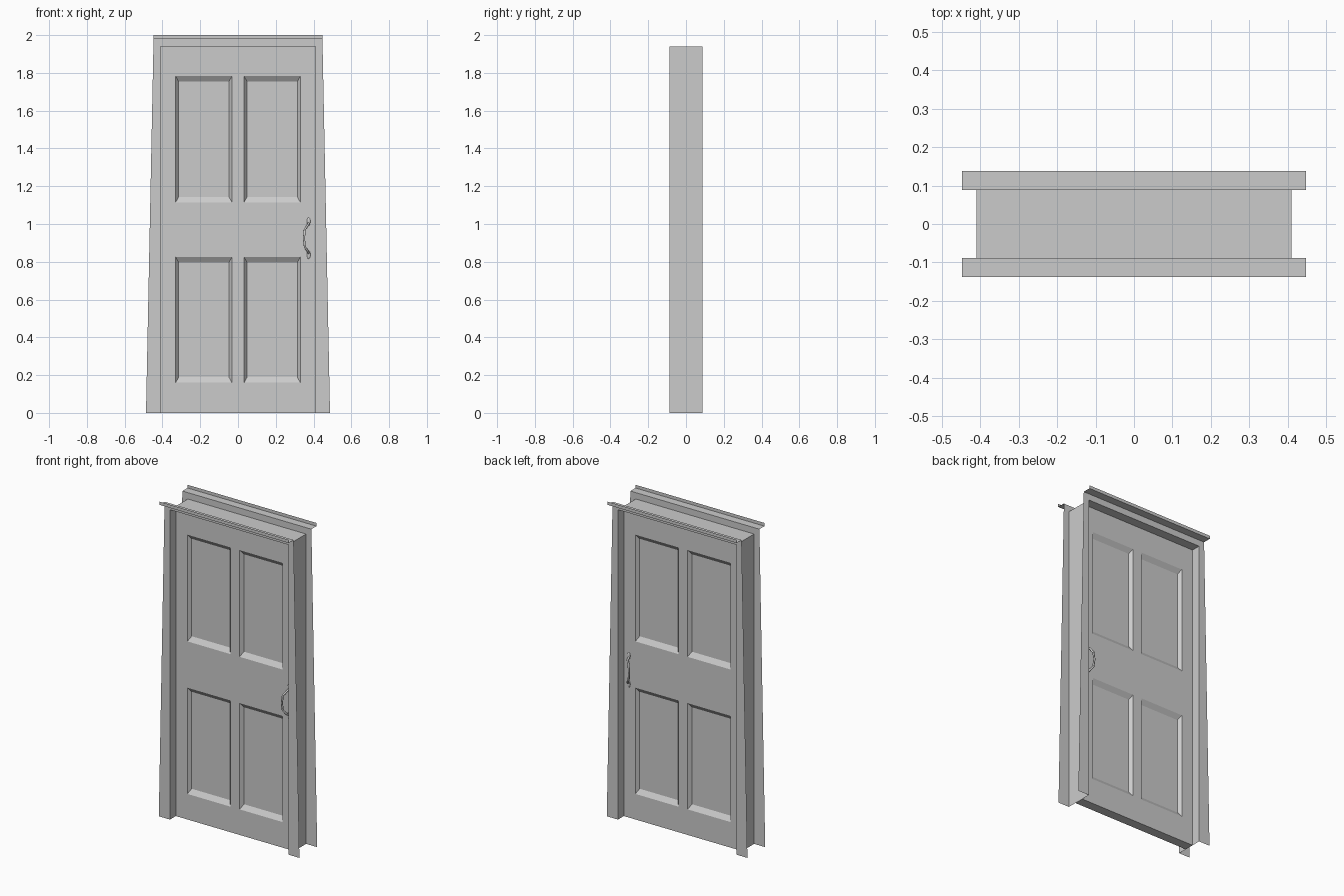
import bpy, math

if "Cube" in bpy.data.objects:
    bpy.data.objects.remove(bpy.data.objects["Cube"])

HALF_W, HEAD, JAMB_Y, DOOR_Y = 0.41, 1.94, 0.088, 0.03


def make_object(name, faces):
    """Build a mesh from a list of polygons given as point lists."""
    verts, polys = [], []
    for face in faces:
        polys.append(range(len(verts), len(verts) + len(face)))
        verts.extend(face)
    mesh = bpy.data.meshes.new(name)
    mesh.from_pydata(verts, [], [list(p) for p in polys])
    obj = bpy.data.objects.new(name, mesh)
    bpy.context.collection.objects.link(obj)
    weld = obj.modifiers.new("weld", 'WELD')
    weld.merge_threshold = 0.0005
    return obj


def mirror(obj, x, y):
    mod = obj.modifiers.new("mirror", 'MIRROR')
    mod.use_axis = (x, y, False)


# Casing: flat tapered leg and head strip, with a cornice ledge and upturned lip
y0, y1 = -JAMB_Y, -0.138
casing = make_object("door_casing", [
    [(HALF_W, y0, 0), (0.487, y0, 0), (0.447, y0, 1.98), (HALF_W, y0, HEAD)],
    [(0, y0, HEAD), (HALF_W, y0, HEAD), (0.447, y0, 1.98), (0, y0, 1.98)],
    [(0, y1, 1.98), (0.447, y1, 1.98), (0.447, y0, 1.98), (0, y0, 1.98)],
    [(0, y1, 1.98), (0.447, y1, 1.98), (0.447, y1, 2), (0, y1, 2)],
])
mirror(casing, True, True)

# Jamb lining between the two casings
jamb = make_object("door_jamb", [
    [(HALF_W, y0, 0), (HALF_W, -y0, 0), (HALF_W, -y0, HEAD), (HALF_W, y0, HEAD)],
    [(0, y0, HEAD), (HALF_W, y0, HEAD), (HALF_W, -y0, HEAD), (0, -y0, HEAD)],
])
mirror(jamb, True, False)

# Door leaf: grid of stiles and rails with bevelled recessed panels
xs = [-HALF_W, -0.33, -0.032, 0.032, 0.33, HALF_W]
zs = [0.0, 0.16, 0.825, 1.115, 1.783, HEAD]


def rect(xa, xb, za, zb, y):
    return [(xa, y, za), (xb, y, za), (xb, y, zb), (xa, y, zb)]


front = []
for i in range(5):
    for j in range(5):
        outer = rect(xs[i], xs[i + 1], zs[j], zs[j + 1], -DOOR_Y)
        if i % 2 and j % 2:
            inner = rect(xs[i] + 0.016, xs[i + 1] - 0.016,
                         zs[j] + 0.029, zs[j + 1] - 0.029, -DOOR_Y + 0.02)
            front.append(inner)
            for k in range(4):
                n = (k + 1) % 4
                front.append([outer[k], outer[n], inner[n], inner[k]])
        else:
            front.append(outer)
back = [[(-x, -y, z) for x, y, z in f] for f in front]
bottom = [[(xs[i], DOOR_Y, 0), (xs[i + 1], DOOR_Y, 0),
           (xs[i + 1], -DOOR_Y, 0), (xs[i], -DOOR_Y, 0)] for i in range(5)]
make_object("door_leaf", front + back + bottom)

# Pull handles: bowed grip with a small leaf plate at each end, on both sides
for side, tag in ((-1, "front"), (1, "back")):
    path = [(0.374, 0.03, 1.005), (0.37, 0.05, 0.995), (0.354, 0.062, 0.972),
            (0.349, 0.065, 0.925),
            (0.354, 0.062, 0.878), (0.37, 0.05, 0.855), (0.374, 0.03, 0.845)]
    curve = bpy.data.curves.new(tag + "_handle_grip", 'CURVE')
    curve.dimensions = '3D'
    curve.bevel_depth = 0.006
    curve.bevel_resolution = 1
    spline = curve.splines.new('POLY')
    spline.points.add(len(path) - 1)
    for pt, (x, y, z) in zip(spline.points, path):
        pt.co = (x, side * y, z, 1)
    grip = bpy.data.objects.new(tag + "_handle_grip", curve)
    bpy.context.collection.objects.link(grip)
    for z, end in ((1.013, "upper"), (0.837, "lower")):
        bpy.ops.mesh.primitive_uv_sphere_add(
            segments=10, ring_count=6, radius=1, location=(0.374, side * DOOR_Y, z))
        plate = bpy.context.object
        plate.name = f"{tag}_{end}_handle_plate"
        plate.scale = (0.01, 0.006, 0.022)
        bpy.ops.object.shade_smooth_by_angle(angle=math.radians(60))
